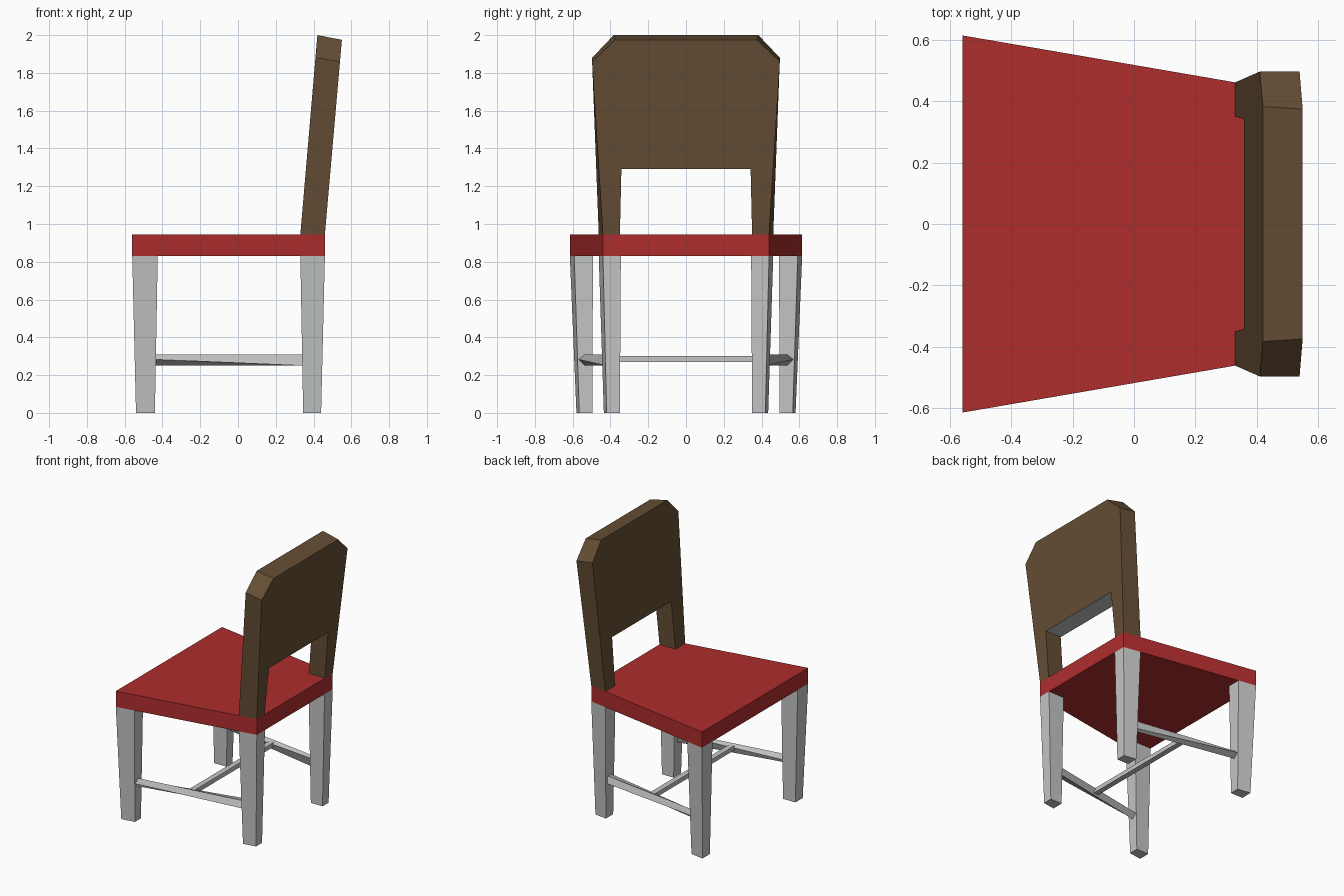
import bpy, bmesh

if "Cube" in bpy.data.objects:
    bpy.data.objects.remove(bpy.data.objects["Cube"])


def material(name, rgb):
    m = bpy.data.materials.new(name)
    m.diffuse_color = (*rgb, 1.0)
    m.use_nodes = True
    m.node_tree.nodes["Principled BSDF"].inputs["Base Color"].default_value = m.diffuse_color
    return m


RED = material("seat red", (0.43, 0.026, 0.027))
BROWN = material("back brown", (0.13, 0.076, 0.035))
GREY = material("leg grey", (0.55, 0.56, 0.555))


def loft(name, ring_a, ring_b, mats, rule=None):
    """Closed solid between two matching rings of points."""
    bm = bmesh.new()
    a = [bm.verts.new(p) for p in ring_a]
    b = [bm.verts.new(p) for p in ring_b]
    n = len(a)
    bm.faces.new(a)
    bm.faces.new(b[::-1])
    for i in range(n):
        j = (i + 1) % n
        bm.faces.new((a[j], a[i], b[i], b[j]))
    bmesh.ops.recalc_face_normals(bm, faces=bm.faces)
    if rule:
        for f in bm.faces:
            f.material_index = rule(f)
    me = bpy.data.meshes.new(name)
    bm.to_mesh(me)
    bm.free()
    for m in mats:
        me.materials.append(m)
    ob = bpy.data.objects.new(name, me)
    bpy.context.collection.objects.link(ob)
    return ob


def seat_y(x):
    """Half width of the tapered seat."""
    return 0.615 - (x + 0.56) * 0.172


def flip(ring, s):
    return [(x, y * s, z) for x, y, z in ring]


# Seat: tapered slab
outline = [(-0.56, -0.615), (0.46, -seat_y(0.46)), (0.46, seat_y(0.46)), (-0.56, 0.615)]
loft("seat", [(x, y, 0.83) for x, y in outline],
     [(x, y, 0.945) for x, y in outline], [RED])


# Legs: (top x0, x1, inner y), (bottom x0, x1, inner y, outer y front edge, back edge)
def leg(name, top, bottom, s):
    x0, x1, yi = top
    t = [(x0, yi, 0.83), (x1, yi, 0.83), (x1, seat_y(x1), 0.83), (x0, seat_y(x0), 0.83)]
    x0, x1, yi, yf, yb = bottom
    b = [(x0, yi, 0), (x1, yi, 0), (x1, yb, 0), (x0, yf, 0)]
    loft(name, flip(b, s), flip(t, s), [GREY])


for side, s in (("front", -1), ("rear", 1)):
    leg("wide_leg_" + side, (-0.56, -0.425, 0.493),
        (-0.54, -0.44, 0.495, 0.58, 0.565), s)
    leg("back_leg_" + side, (0.33, 0.46, 0.345),
        (0.345, 0.44, 0.35, 0.435, 0.42), s)
    # Side stretcher: diamond section twisting into a square one
    d = [(-0.44, 0.57, 0.283), (-0.44, 0.535, 0.31), (-0.44, 0.50, 0.283), (-0.44, 0.535, 0.25)]
    q = [(0.345, 0.42, 0.25), (0.345, 0.42, 0.308), (0.345, 0.38, 0.308), (0.345, 0.38, 0.25)]
    loft("side_stretcher_" + side, flip(d, s), flip(q, s), [GREY])

# Cross stretcher between the side stretchers
rect = [(-0.07, 0.27), (-0.03, 0.27), (-0.03, 0.302), (-0.07, 0.302)]
loft("cross_stretcher", [(x, -0.46, z) for x, z in rect],
     [(x, 0.46, z) for x, z in rect], [GREY])


# Backrest: leaning arch with clipped top corners and an opening below
def back_ring(x_base, slope, half):
    pts = half + [(-y, z) for y, z in reversed(half)]
    return [(x_base + (z - 0.945) * slope, y, z) for y, z in pts]


front = back_ring(0.33, 0.0855, [(0.342, 1.29), (0.35, 0.945), (seat_y(0.33), 0.945),
                                 (0.497, 1.88), (0.383, 2.0)])
rear = back_ring(0.46, 0.0874, [(0.342, 1.29), (0.35, 0.945), (seat_y(0.46), 0.945),
                                (0.497, 1.86), (0.375, 1.975)])
loft("backrest", front, rear, [BROWN, GREY],
     lambda f: 1 if f.normal.z < -0.7 and f.calc_center_median().z > 1.2 else 0)
